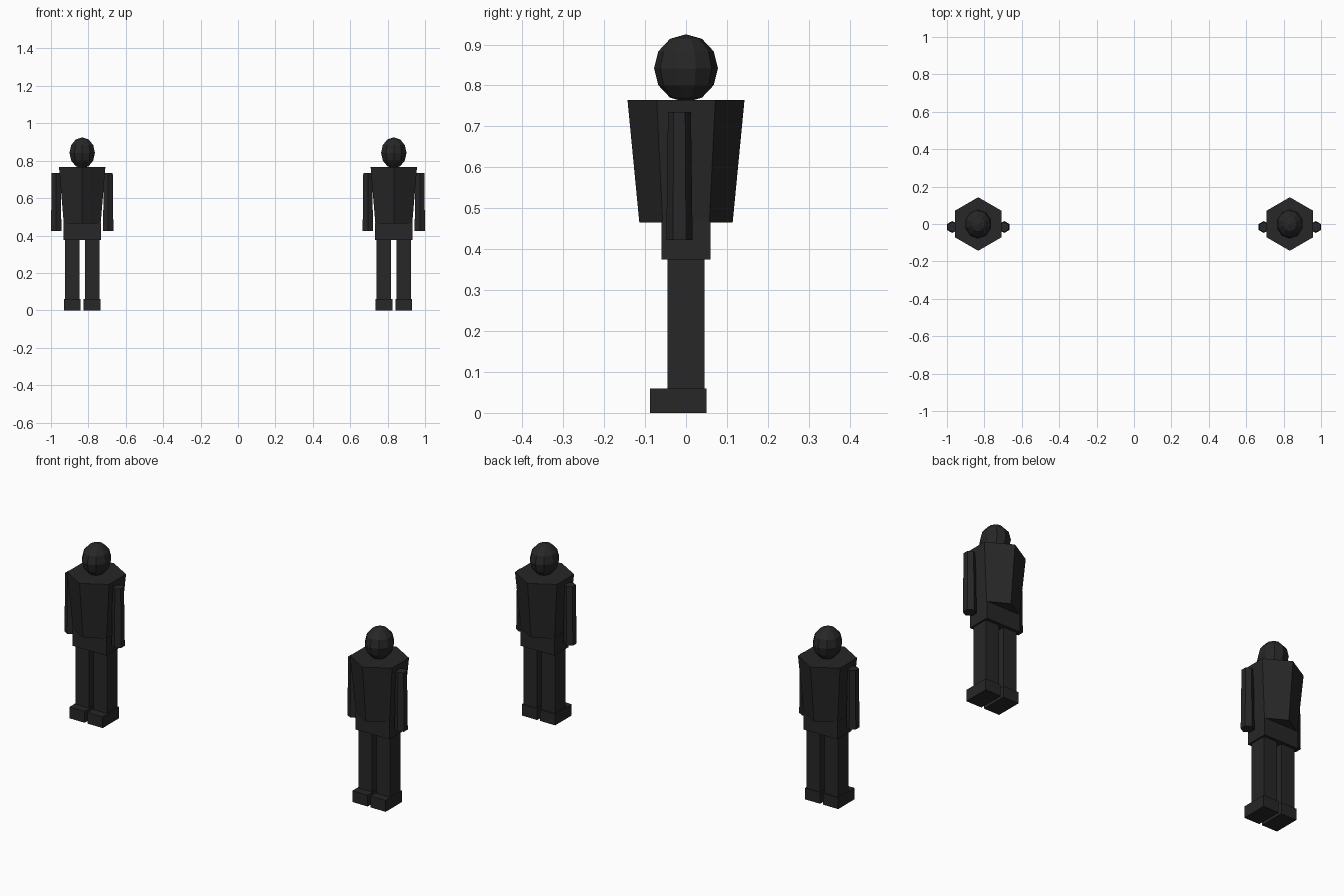
import bpy
from mathutils import Matrix, Vector
import bmesh

cube = bpy.data.objects.get("Cube")
if cube:
    bpy.data.objects.remove(cube, do_unlink=True)

# Single dark colour
charcoal = bpy.data.materials.new("charcoal")
charcoal.use_nodes = True
COLOUR = (0.02, 0.02, 0.02, 1)
charcoal.diffuse_color = COLOUR
charcoal.node_tree.nodes["Principled BSDF"].inputs["Base Color"].default_value = COLOUR


def finish(bm, name, centre):
    mesh = bpy.data.meshes.new(name)
    bm.to_mesh(mesh)
    bm.free()
    mesh.materials.append(charcoal)
    obj = bpy.data.objects.new(name, mesh)
    obj.location = centre
    bpy.context.collection.objects.link(obj)


def box(name, centre, size):
    bm = bmesh.new()
    bmesh.ops.create_cube(bm, size=1, matrix=Matrix.Diagonal((*size, 1)))
    finish(bm, name, centre)


def hex_cone(name, centre, bottom, top, height):
    bm = bmesh.new()
    bmesh.ops.create_cone(bm, cap_ends=True, segments=6,
                          radius1=bottom, radius2=top, depth=height)
    finish(bm, name, centre)


def ball(name, centre, radii):
    bm = bmesh.new()
    bmesh.ops.create_uvsphere(bm, u_segments=10, v_segments=6, radius=1,
                              matrix=Matrix.Diagonal((*radii, 1)))
    finish(bm, name, centre)


def figure(label, x):
    at = lambda dx, y, z: Vector((x + dx, y, z))
    # Head, torso and hips
    ball(label + "_head", at(0, 0, 0.842), (0.0715, 0.078, 0.083))
    hex_cone(label + "_torso", at(0, 0, 0.615), 0.114, 0.143, 0.30)
    box(label + "_hips", at(0, 0, 0.421), (0.2, 0.12, 0.092))
    # Limbs on both sides
    for side, s in (("left", 1), ("right", -1)):
        part = f"{label}_{side}_"
        hex_cone(part + "arm", at(s * 0.139, -0.016, 0.579), 0.032, 0.028, 0.312)
        box(part + "leg", at(s * 0.053, 0, 0.218), (0.078, 0.09, 0.32))
        box(part + "foot", at(s * 0.053, -0.019, 0.03), (0.09, 0.138, 0.06))


# Two identical standing figures
for label, x in (("left_figure", 0.833), ("right_figure", -0.833)):
    figure(label, x)
